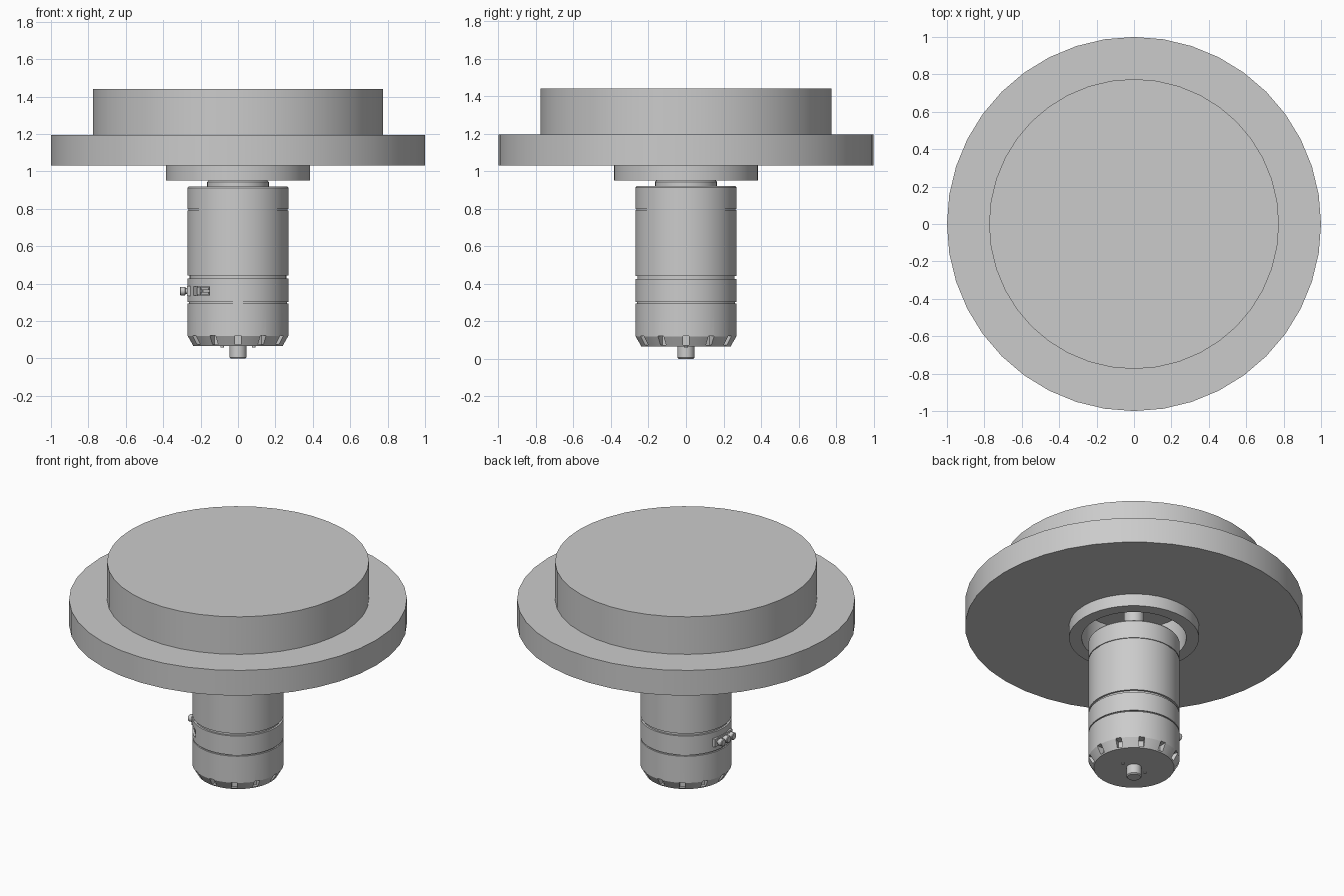
import bpy, bmesh, math
from mathutils import Matrix, Vector

old = bpy.data.objects.get("Cube")
if old:
    bpy.data.objects.remove(old, do_unlink=True)

grey = bpy.data.materials.new("plain_grey")
grey.use_nodes = True
grey.diffuse_color = (0.6, 0.6, 0.6, 1)
grey.node_tree.nodes["Principled BSDF"].inputs["Base Color"].default_value = (0.6, 0.6, 0.6, 1)


def make(name, bm):
    bmesh.ops.recalc_face_normals(bm, faces=bm.faces)
    mesh = bpy.data.meshes.new(name)
    bm.to_mesh(mesh)
    bm.free()
    mesh.materials.append(grey)
    obj = bpy.data.objects.new(name, mesh)
    bpy.context.collection.objects.link(obj)
    return obj


def activate(obj):
    bpy.ops.object.select_all(action='DESELECT')
    obj.select_set(True)
    bpy.context.view_layer.objects.active = obj


def smooth(obj):
    activate(obj)
    bpy.ops.object.shade_smooth_by_angle(angle=math.radians(25))
    return obj


def lathe(name, profile, segments=40, closed=False):
    """Revolve (radius, z) points about z; open profiles are capped at both ends."""
    bm = bmesh.new()
    rings = []
    for r, z in profile:
        rings.append([bm.verts.new((r * math.sin(math.tau * i / segments),
                                    r * math.cos(math.tau * i / segments), z))
                      for i in range(segments)])
    pairs = list(zip(rings, rings[1:]))
    if closed:
        pairs.append((rings[-1], rings[0]))
    else:
        bm.faces.new(rings[0])
        bm.faces.new(rings[-1])
    for a, b in pairs:
        for i in range(segments):
            j = (i + 1) % segments
            bm.faces.new((a[i], a[j], b[j], b[i]))
    return make(name, bm)


def add_box(bm, centre, size, angle=0):
    """Box placed along +x, then turned about z."""
    m = (Matrix.Rotation(angle, 4, 'Z') @ Matrix.Translation(centre)
         @ Matrix.Diagonal(Vector(size).to_4d()))
    bmesh.ops.create_cube(bm, size=1, matrix=m)


def cut(obj, cutter):
    mod = obj.modifiers.new("cut", 'BOOLEAN')
    mod.operation = 'DIFFERENCE'
    mod.solver = 'EXACT'
    mod.object = cutter
    activate(obj)
    bpy.ops.object.modifier_apply(modifier=mod.name)
    bpy.data.objects.remove(cutter, do_unlink=True)


# Wide stepped plates: solid disc above a flange and hub with an open bore
smooth(lathe("upper_disc", [(0.775, 1.195), (0.775, 1.44)]))
smooth(lathe("flange_with_hub", [(0.31, 1.195), (1, 1.195), (1, 1.03),
                                 (0.385, 1.03), (0.385, 0.95), (0.31, 0.95)], closed=True))

# Shafts and collar
smooth(lathe("upper_shaft", [(0.06, 0.94), (0.06, 1.195)], 24))
smooth(lathe("collar", [(0.165, 0.91), (0.165, 0.943), (0.158, 0.95)]))
smooth(lathe("lower_shaft", [(0.04, 0), (0.045, 0.006), (0.045, 0.07)], 24))

# Motor housing with chamfered base and seam grooves
R = 0.27
profile = [(0.238, 0.065), (R, 0.12)]
for z, half, depth in ((0.298, 0.004, 0.008), (0.434, 0.008, 0.012), (0.795, 0.003, 0.005)):
    profile += [(R, z - half), (R - depth, z - half), (R - depth, z + half), (R, z + half)]
profile += [(R, 0.912), (R - 0.006, 0.92)]
housing = lathe("motor_housing", profile, 64)

# Vent slots around the chamfer and a recessed socket
SOCKET = math.radians(222)
bm = bmesh.new()
for i in range(12):
    add_box(bm, (0.27, 0, 0.0975), (0.1, 0.034, 0.049), math.tau * i / 12)
add_box(bm, (0.28, 0, 0.36), (0.09, 0.125, 0.05), SOCKET)
cut(housing, make("slot_cutter", bm))
smooth(housing)

# Contacts inside the socket
bm = bmesh.new()
for z in (0.348, 0.372):
    add_box(bm, (0.243, 0.022, z), (0.03, 0.06, 0.012), SOCKET)
add_box(bm, (0.243, -0.03, 0.36), (0.03, 0.025, 0.036), SOCKET)
make("socket_contacts", bm)

# Connector block with three round plugs
bm = bmesh.new()
add_box(bm, (0.262, 0, 0.36), (0.024, 0.18, 0.052), math.pi)
make("connector_block", bm)
for i in (-1, 0, 1):
    plug = lathe(f"plug_{i + 2}", [(0.016, 0), (0.016, 0.015), (0.023, 0.018),
                                   (0.023, 0.042), (0.019, 0.046)], 16)
    plug.matrix_world = (Matrix.Translation((-0.265, i * 0.055, 0.36))
                         @ Matrix.Rotation(-math.pi / 2, 4, 'Y'))
    smooth(plug)

# Small screws on the base
for side, x in (("left", 0.085), ("right", -0.085)):
    screw = lathe(f"base_screw_{side}", [(0.009, 0.06), (0.009, 0.068)], 12)
    screw.location = (x, 0, -0.002)
